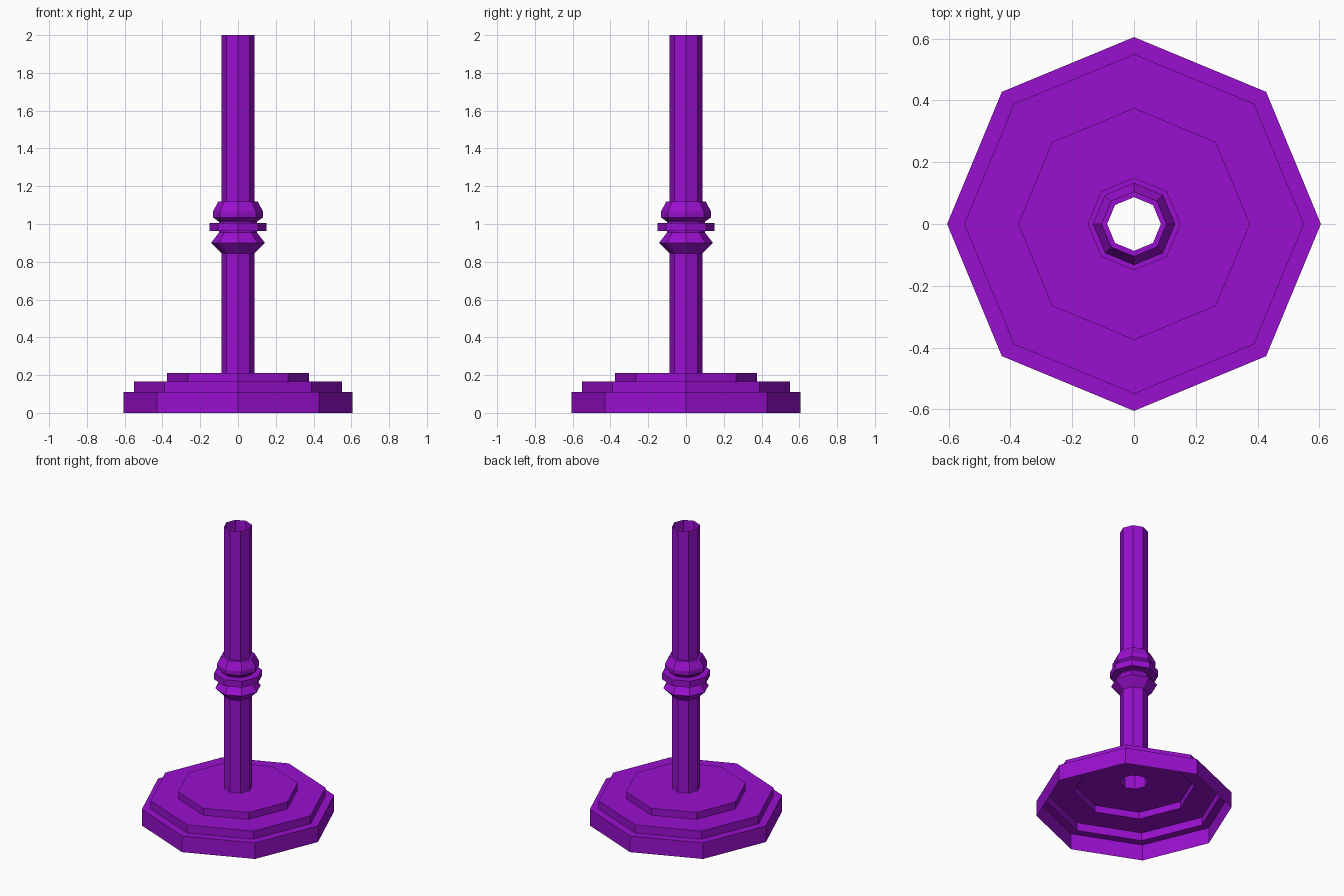
import bpy, bmesh
from math import cos, sin, tau

if "Cube" in bpy.data.objects:
    bpy.data.objects.remove(bpy.data.objects["Cube"])

SIDES = 8

# Open profile (radius, height): stepped foot, shaft, ringed knob, shaft
profile = [
    (0.605, 0.0), (0.605, 0.11), (0.55, 0.11), (0.55, 0.165),
    (0.375, 0.165), (0.375, 0.212), (0.087, 0.212),      # stepped foot
    (0.087, 0.845), (0.143, 0.90), (0.10, 0.955),        # lower bead
    (0.10, 0.962), (0.15, 0.962), (0.15, 1.005), (0.10, 1.005),  # middle disc
    (0.10, 1.012), (0.133, 1.035), (0.133, 1.065), (0.105, 1.118),  # upper bead
    (0.087, 1.118), (0.087, 2.0),                        # upper shaft
]

bm = bmesh.new()
rings = [[bm.verts.new((r * cos(tau * i / SIDES), r * sin(tau * i / SIDES), z))
          for i in range(SIDES)] for r, z in profile]
for low, high in zip(rings, rings[1:]):
    for i in range(SIDES):
        j = (i + 1) % SIDES
        bm.faces.new((low[i], low[j], high[j], high[i]))

mesh = bpy.data.meshes.new("stepped_post")
bm.to_mesh(mesh)
bm.free()
post = bpy.data.objects.new("stepped_post", mesh)
bpy.context.collection.objects.link(post)

# Purple finish
purple = bpy.data.materials.new("purple")
purple.diffuse_color = (0.32, 0.005, 0.62, 1)
purple.use_nodes = True
purple.node_tree.nodes["Principled BSDF"].inputs["Base Color"].default_value = purple.diffuse_color
mesh.materials.append(purple)
